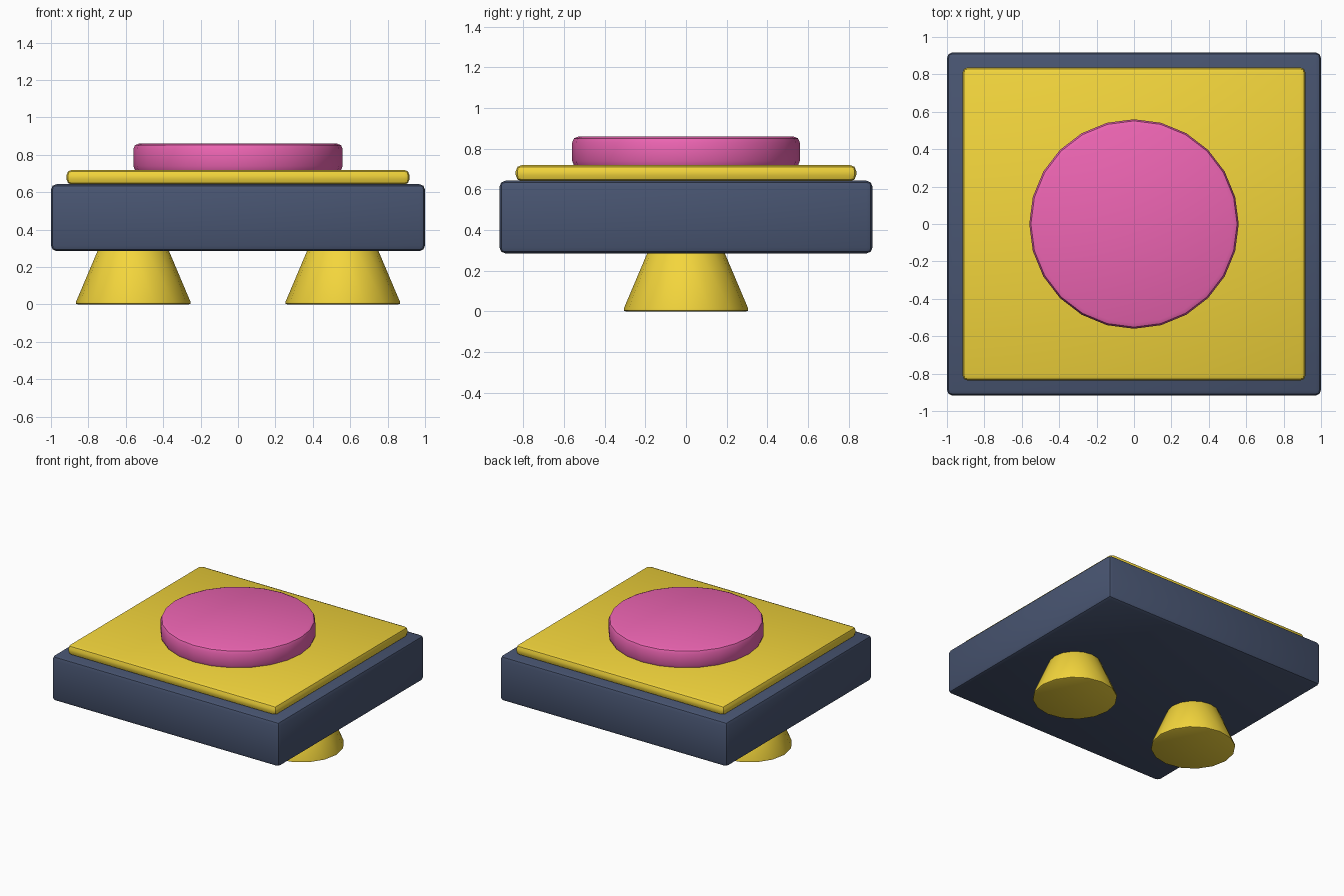
import bpy, math

if "Cube" in bpy.data.objects:
    bpy.data.objects.remove(bpy.data.objects["Cube"])


def material(name, color):
    m = bpy.data.materials.new(name)
    m.diffuse_color = (*color, 1)
    m.use_nodes = True
    m.node_tree.nodes["Principled BSDF"].inputs["Base Color"].default_value = m.diffuse_color
    return m


navy = material("navy", (0.065, 0.09, 0.165))
yellow = material("yellow", (0.90, 0.67, 0.045))
pink = material("pink", (0.85, 0.13, 0.45))


def finish(name, mat, bevel, segments=2):
    """Name, colour, round and smooth the active object."""
    ob = bpy.context.object
    ob.name = name
    ob.data.materials.append(mat)
    bpy.ops.object.transform_apply(location=False, rotation=False, scale=True)
    mod = ob.modifiers.new("rounded_edges", 'BEVEL')
    mod.width = bevel
    mod.segments = segments
    mod.limit_method = 'ANGLE'
    mod.angle_limit = math.radians(40)
    bpy.ops.object.modifier_apply(modifier=mod.name)
    bpy.ops.object.shade_smooth_by_angle(angle=math.radians(40))


def box(name, sx, sy, z0, z1, mat, bevel, segments=2):
    bpy.ops.mesh.primitive_cube_add(size=1, location=(0, 0, (z0 + z1) / 2))
    bpy.context.object.scale = (sx, sy, z1 - z0)
    finish(name, mat, bevel, segments)


def cone(name, x, r0, r1, z0, z1, sides, mat, bevel):
    bpy.ops.mesh.primitive_cone_add(vertices=sides, radius1=r0, radius2=r1, depth=z1 - z0,
                                    location=(x, 0, (z0 + z1) / 2))
    finish(name, mat, bevel)


# Main slab and the thinner plate on top of it
box("base_block", 2.0, 1.835, 0.285, 0.643, navy, 0.03)
box("top_plate", 1.835, 1.675, 0.64, 0.72, yellow, 0.03)

# Round push button
cone("button", 0, 0.56, 0.56, 0.71, 0.86, 24, pink, 0.03)

# Two flared feet
for side, x in (("left", -0.56), ("right", 0.56)):
    cone(side + "_foot", x, 0.312, 0.185, 0, 0.30, 16, yellow, 0.015)
